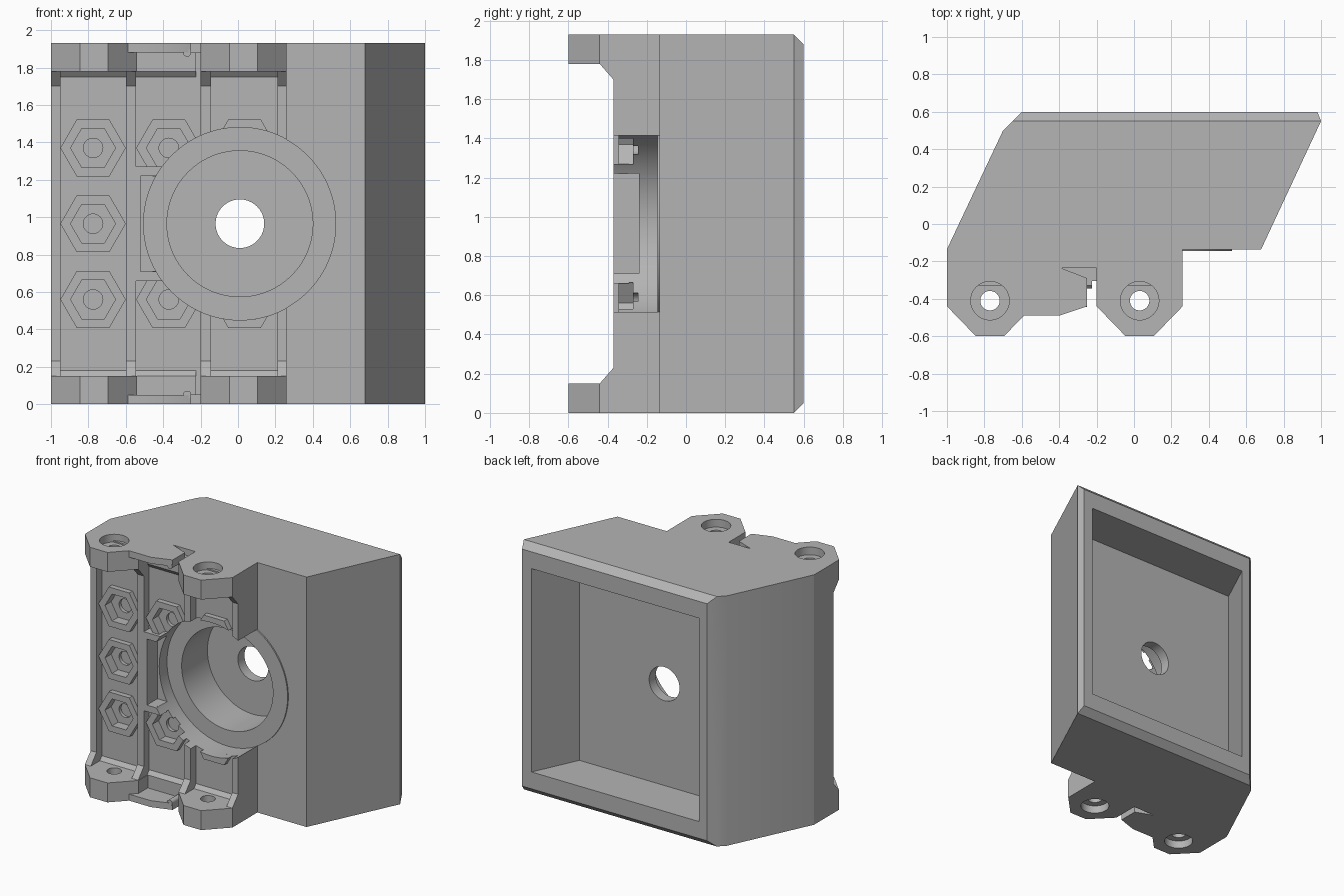
import bpy, bmesh
from math import cos, sin, pi, radians

old = bpy.data.objects.get("Cube")
if old:
    bpy.data.objects.remove(old, do_unlink=True)

H = 1.93           # total height
MID = H / 2
FLOOR = -0.305     # front of the channel floors
RIB = -0.37        # front of the ribs
FACE = -0.135      # front of the plain side block
SLANT = 0.47       # sideways lean of the block per unit of depth

grey = bpy.data.materials.new("plain_grey")
grey.use_nodes = True
colour = (0.46, 0.46, 0.46, 1)
grey.diffuse_color = colour
grey.node_tree.nodes["Principled BSDF"].inputs["Base Color"].default_value = colour


def prism(name, profiles, axis, spans):
    """Extrude each 2D profile along an axis through each span."""
    place = {"x": lambda a, b, t: (t, a, b),
             "y": lambda a, b, t: (a, t, b),
             "z": lambda a, b, t: (a, b, t)}[axis]
    bm = bmesh.new()
    for pts in profiles:
        for lo, hi in spans:
            low = [bm.verts.new(place(a, b, lo)) for a, b in pts]
            high = [bm.verts.new(place(a, b, hi)) for a, b in pts]
            bm.faces.new(low)
            bm.faces.new(high)
            for i in range(len(pts)):
                j = (i + 1) % len(pts)
                bm.faces.new((low[i], low[j], high[j], high[i]))
    bmesh.ops.recalc_face_normals(bm, faces=bm.faces)
    mesh = bpy.data.meshes.new(name)
    bm.to_mesh(mesh)
    bm.free()
    mesh.materials.append(grey)
    obj = bpy.data.objects.new(name, mesh)
    bpy.context.collection.objects.link(obj)
    return obj


def ring(cx, cy, r, n=80):
    return [(cx + r * cos(2 * pi * i / n), cy + r * sin(2 * pi * i / n)) for i in range(n)]


def rect(a0, a1, b0, b1):
    return [(a0, b0), (a1, b0), (a1, b1), (a0, b1)]


def flip(pts):
    """Mirror a profile whose second coordinate is height."""
    return [(a, H - b) for a, b in pts]


cutters = []


def cutter(name, profiles, axis, spans):
    obj = prism(name, profiles, axis, spans)
    obj.hide_render = True
    cutters.append(obj)
    return obj


def activate(obj):
    bpy.ops.object.select_all(action="DESELECT")
    obj.select_set(True)
    bpy.context.view_layer.objects.active = obj


def cut(obj, *tools):
    activate(obj)
    for tool in tools:
        mod = obj.modifiers.new("cut", "BOOLEAN")
        mod.operation = "DIFFERENCE"
        mod.solver = "EXACT"
        mod.object = tool
        bpy.ops.object.modifier_apply(modifier=mod.name)


# Layout of the channels and hex sockets
channels = [(-0.95, -0.6), (-0.545, -0.2), (-0.145, 0.21)]
columns = [-0.775, -0.37, 0.035]
rows = [MID - 0.405, MID, MID + 0.405]
spots = [(x, z) for x in columns for z in rows if x == columns[0] or z != MID]

# Cutting shapes
bowl = cutter("bowl_cutter", [ring(0.01, MID, 0.515, 128)], "y", [(-0.9, -0.14)])
bore = cutter("bore_cutter", [ring(0.01, MID, 0.39, 128)], "y", [(-0.9, 0.17)])
hole = cutter("hole_cutter", [ring(0.01, MID, 0.13)], "y", [(-0.9, 0.9)])
sockets = cutter("socket_cutter", [ring(x, z, 0.12, 6) for x, z in spots], "y", [(-0.5, -0.27)])
pins = cutter("pin_cutter", [ring(x, z, 0.052, 32) for x, z in spots], "y", [(-0.5, -0.245)])
tray = cutter("tray_cutter", [rect(-0.52, -0.21, 0.71, 1.22)], "y", [(-0.5, -0.24)])
pocket = cutter("pocket_cutter", [[(0.9 + 0.1 * SLANT, 0.7), (-0.53 + 0.1 * SLANT, 0.7),
                                   (-0.53 - 0.35 * SLANT, 0.25), (0.9 - 0.35 * SLANT, 0.25)]],
                "z", [(0.18, H - 0.18)])
bevel = [(0.54, H + 0.01), (0.62, H - 0.07), (0.62, H + 0.01)]
bevels = cutter("bevel_cutter", [bevel, flip(bevel)], "x", [(-2, 2)])
notch = cutter("notch_cutter", [[(-0.2, -0.235), (-0.39, -0.235), (-0.25, -0.29),
                                 (-0.25, -0.4), (-0.2, -0.4)]],
               "z", [(-0.1, 0.05), (H - 0.05, H + 0.1)])

# Main slanted block with rear pocket
block = prism("housing_block", [[
    (-1, FACE), (-0.7, 0.5), (-0.6, 0.6), (0.98, 0.6), (1, 0.55), (0.68, FACE),
    (0.26, FACE), (0.26, FLOOR), (-1, FLOOR)]], "z", [(0, H)])
cut(block, bevels, pocket, bowl, bore, hole, sockets, pins, tray, notch)

# Raised collar around the bore
collar = prism("bore_collar", [ring(0.01, MID, 0.515, 128)], "y", [(-0.145, -0.1)])
cut(collar, bore)

# Vertical ribs between the channels
half = [(-0.25, 0.1), (-0.44, 0.1), (-0.44, 0.15), (RIB, 0.23)]
ribs = prism("channel_ribs", [half + flip(half)[::-1]], "x",
             [(-1, -0.95), (-0.6, -0.545), (-0.2, -0.145), (0.21, 0.26)])
cut(ribs, bowl)

# Small sloped fillets at both ends of each channel
slope = [(-0.29, 0.05), (-0.33, 0.05), (-0.33, 0.15), (FLOOR, 0.18), (-0.29, 0.18)]
prism("channel_end_fillets", [slope, flip(slope)], "x",
      [channels[0], (channels[1][0], -0.225), channels[2]])

# Hexagonal nut seats
seats = prism("hex_seats", [ring(x, z, 0.175, 6) for x, z in spots], "y", [(-0.345, -0.295)])
cut(seats, sockets, pins, bowl)

# Framed tray in the middle channel
frame = prism("tray_frame", [rect(-0.545, -0.2, 0.66, 1.27)], "y", [(RIB, -0.29)])
cut(frame, tray, bowl)

# Mounting lugs with counterbored screw holes
ends = [(0, 0.15), (H - 0.15, H)]
for side, x in (("right", -0.77), ("left", 0.03)):
    lug = prism(side + "_mounting_lugs", [[
        (x - 0.23, FLOOR), (x - 0.23, -0.44), (x - 0.075, -0.6), (x + 0.075, -0.6),
        (x + 0.23, -0.44), (x + 0.23, FLOOR)]], "z", ends)
    screw = cutter("screw_cutter", [ring(x, -0.41, 0.052, 40)], "z", [(-1, 3)])
    sink = cutter("sink_cutter", [ring(x, -0.41, 0.103, 48)], "z",
                  [(-0.1, 0.06), (H - 0.06, H + 0.1)])
    cut(lug, screw, sink)

# Thin clip plates between the lugs, each with a rounded ridge
prism("clip_plates", [[(-0.6, FLOOR), (-0.6, -0.49), (-0.4, -0.49), (-0.25, -0.44),
                       (-0.25, FLOOR)]], "z", [(0, 0.05), (H - 0.05, H)])
prism("clip_ridges", [ring(-0.272, 0.05, 0.022, 24), ring(-0.272, H - 0.05, 0.022, 24)],
      "y", [(-0.445, -0.3)])

# Remove the cutters and smooth the round surfaces
for obj in cutters:
    bpy.data.objects.remove(obj, do_unlink=True)
for obj in [o for o in bpy.context.collection.objects if o.type == "MESH"]:
    activate(obj)
    bpy.ops.object.shade_smooth_by_angle(angle=radians(20))
